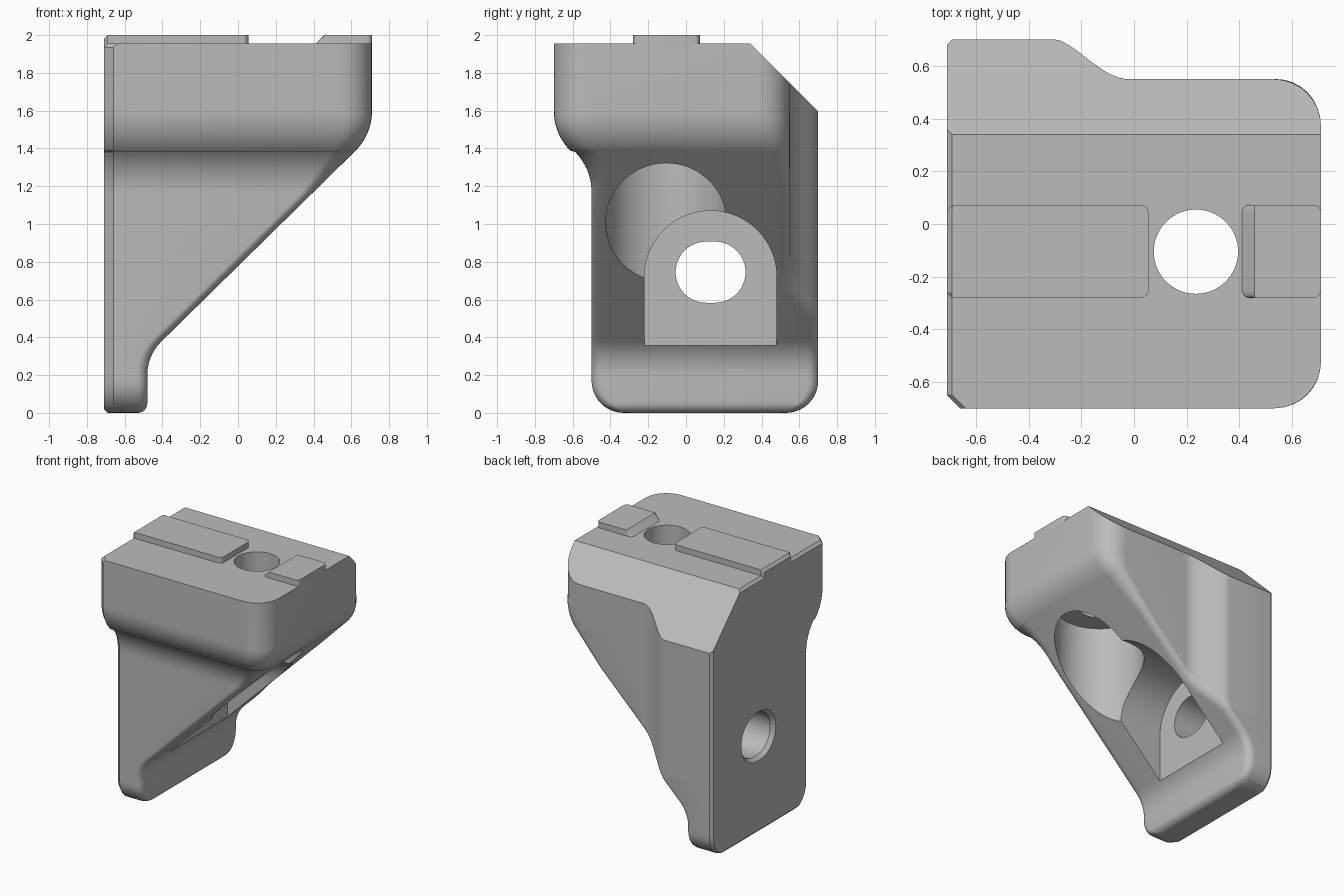
import bpy, bmesh
from math import sin, cos, pi, radians

if "Cube" in bpy.data.objects:
    bpy.data.objects.remove(bpy.data.objects["Cube"])

grey = bpy.data.materials.new("light_grey")
grey.use_nodes = True
grey.diffuse_color = (0.5, 0.5, 0.5, 1)
grey.node_tree.nodes["Principled BSDF"].inputs["Base Color"].default_value = (0.5, 0.5, 0.5, 1)


def make_object(name, bm):
    bmesh.ops.remove_doubles(bm, verts=bm.verts, dist=0.0004)
    bmesh.ops.recalc_face_normals(bm, faces=bm.faces)
    mesh = bpy.data.meshes.new(name)
    bm.to_mesh(mesh)
    bm.free()
    mesh.materials.append(grey)
    obj = bpy.data.objects.new(name, mesh)
    bpy.context.collection.objects.link(obj)
    return obj


def loft(name, rings):
    """Skin a stack of closed rings and cap both ends."""
    bm = bmesh.new()
    rows = [[bm.verts.new(p) for p in ring] for ring in rings]
    n = len(rows[0])
    for a, b in zip(rows, rows[1:]):
        for i in range(n):
            j = (i + 1) % n
            bm.faces.new((a[i], a[j], b[j], b[i]))
    bm.faces.new(rows[0])
    bm.faces.new(rows[-1])
    return make_object(name, bm)


def arc(cx, cy, r, start, end, steps=10):
    angles = [radians(start + (end - start) * i / steps) for i in range(steps + 1)]
    return [(cx + r * cos(a), cy + r * sin(a)) for a in angles]


def smooth(obj):
    bpy.ops.object.select_all(action='DESELECT')
    obj.select_set(True)
    bpy.context.view_layer.objects.active = obj
    bpy.ops.object.shade_smooth_by_angle(angle=radians(28))


def cut(obj, cutter):
    bpy.context.view_layer.objects.active = obj
    mod = obj.modifiers.new("cut", 'BOOLEAN')
    mod.operation = 'DIFFERENCE'
    mod.solver = 'EXACT'
    mod.object = cutter
    bpy.ops.object.modifier_apply(modifier=mod.name)
    bpy.data.objects.remove(cutter)


def at(profile, z):
    """Interpolate a profile of (offset, height) points, rising in height."""
    for (x0, z0), (x1, z1) in zip(profile, profile[1:]):
        if z <= z1:
            return x0 + (x1 - x0) * max(0, z - z0) / max(z1 - z0, 1e-6)
    return profile[-1][0]


# Outline profiles: slanted side, front, back and the outer wall
TOP = 1.955
slant = (arc(-0.53, 0.05, 0.05, -90, 0, 6) + arc(-0.23, 0.2, 0.25, 180, 135)
         + arc(0.41, 1.6, 0.3, -45, 0) + [(0.71, TOP)])
front = (arc(-0.33, 0.17, 0.17, 270, 180) + arc(-0.8, 1.17, 0.3, 0, 45)
         + arc(-0.4, 1.6, 0.3, 225, 180) + [(-0.7, TOP)])
back = arc(0.53, 0.17, 0.17, -90, 0) + [(0.7, TOP)]
wall = [(-0.69, 0), (-0.71, 0.02), (-0.71, TOP - 0.02), (-0.69, TOP)]
corner = [(0.06, 0), (0.06, 1.15), (0.18, 1.6), (0.18, TOP)]

S_START, S_END, S_STEPS = -0.3, -0.02, 16


def back_limit(x):
    """The wide rear rib steps in to the narrower body in an S curve."""
    t = min(1, max(0, (x - S_START) / (S_END - S_START))) ** 0.87
    return 0.7 - 0.15 * t * t * (3 - 2 * t)


def section(z):
    x0, x1, y0, y1, r = (at(p, z) for p in (wall, slant, front, back, corner))
    xc = x1 - r
    pts = [(x0, y0 + 0.05), (x0 + 0.05, y0)]
    pts += arc(xc, y0 + r, r, -90, 0, 8)
    for i in range(9):
        a = pi / 2 * (1 - i / 8)
        x = xc + r * sin(a)
        pts.append((x, min(y1, back_limit(x)) - r * (1 - cos(a))))
    for i in range(S_STEPS, -1, -1):
        x = min(xc, S_START + (S_END - S_START) * i / S_STEPS)
        pts.append((x, min(y1, back_limit(x))))
    pts += [(x0 + 0.02, y1), (x0, y1 - 0.02)]
    return [(x, y, z) for x, y in pts]


# Main body
levels = {round(z, 4) for p in (slant, front, back, wall, corner) for _, z in p}
levels |= {round(0.38 + 0.02 * i, 4) for i in range(30)}
body = loft("bracket_body", [section(z) for z in sorted(levels)])


def prism_x(name, outline, x0, x1):
    return loft(name, [[(x, y, z) for y, z in outline] for x in (x0, x1)])


def cylinder_z(name, x, y, r, z0, z1):
    ring = arc(x, y, r, 0, 360, 64)[:-1]
    return loft(name, [[(a, b, z) for a, b in ring] for z in (z0, z1)])


# Sloped rear top edge
cut(body, prism_x("rear_slope_cutter", [(0.34, TOP), (0.7, 1.595), (0.9, 1.395),
                                        (0.9, 2.2), (0.095, 2.2)], -1, 1))

# Vertical bolt hole with wide counterbore
cut(body, cylinder_z("counterbore_cutter", 0.235, -0.105, 0.32, 0.2, 1.5))
cut(body, cylinder_z("bolt_hole_cutter", 0.235, -0.105, 0.16, 1.2, 2.2))

# Arched pocket in the slanted face
arch = arc(0.13, 0.72, 0.35, 0, 180, 40) + [(-0.22, 0.355), (0.48, 0.355)]
cut(body, prism_x("arched_pocket_cutter", arch, -0.425, 0.9))


# Slotted cross hole with a chamfered mouth
def slot(x, grow):
    r = 0.162 + grow
    pts = arc(0.153, 0.745, r, -90, 90, 24) + arc(0.107, 0.745, r, 90, 270, 24)
    return [(x, y, z) for y, z in pts]


cut(body, loft("cross_hole_cutter", [slot(-0.74, 0.05), slot(-0.68, 0), slot(-0.3, 0)]))
smooth(body)

# Raised rails on the top face
Y0, Y1, R = -0.28, 0.073, 0.03
long_plan = ([(-0.71, Y1 - 0.02), (-0.71, Y0 + 0.02), (-0.69, Y0)]
             + arc(0.055 - R, Y0 + R, R, -90, 0, 6) + arc(0.055 - R, Y1 - R, R, 0, 90, 6)
             + [(-0.69, Y1)])
long_rail = loft("long_rail", [[(max(x, lim), y, z) for x, y in long_plan]
                               for z, lim in ((1.935, -0.71), (1.98, -0.71), (2, -0.69))])
short_plan = (arc(0.71 - R, Y0 + R, R, -90, 0, 6) + arc(0.71 - R, Y1 - R, R, 0, 90, 6)
              + arc(0.41 + R, Y1 - R, R, 90, 180, 6) + arc(0.41 + R, Y0 + R, R, 180, 270, 6))
short_rail = loft("short_rail", [[(max(x, lim), y, z) for x, y in short_plan]
                                 for z, lim in ((1.94, 0.41), (1.955, 0.41), (2, 0.457))])
for rail in (long_rail, short_rail):
    smooth(rail)
